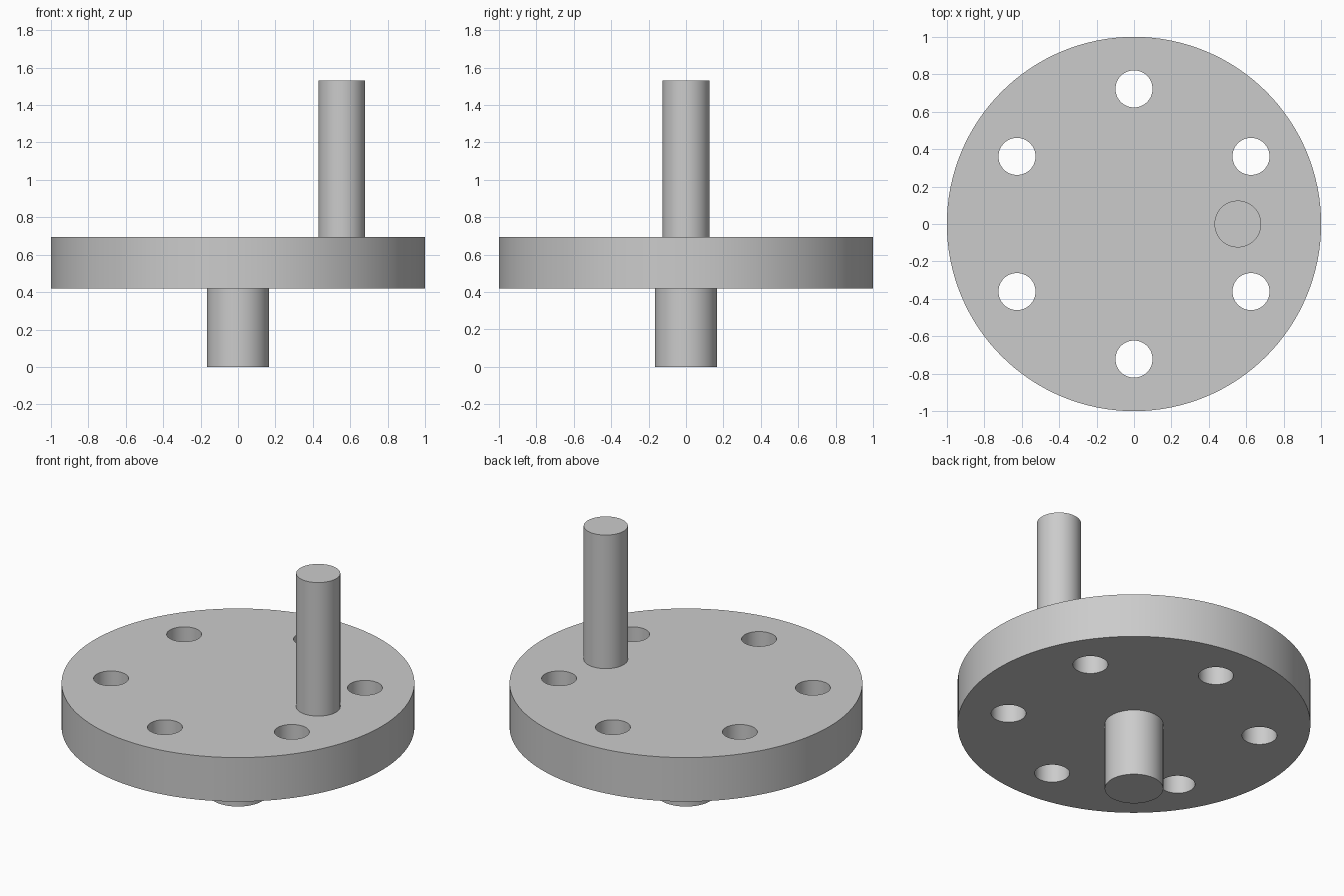
import bpy
from math import cos, sin, pi, radians

if "Cube" in bpy.data.objects:
    bpy.data.objects.remove(bpy.data.objects["Cube"])

DISC_BOTTOM, DISC_TOP = 0.42, 0.695
EMBED = 0.03  # how far shaft and pin sink into the disc


def cylinder(name, radius, z0, z1, x=0, y=0, sides=96):
    bpy.ops.mesh.primitive_cylinder_add(
        vertices=sides, radius=radius, depth=z1 - z0, location=(x, y, (z0 + z1) / 2))
    obj = bpy.context.object
    obj.name = name
    return obj


def smooth(obj):
    bpy.ops.object.select_all(action='DESELECT')
    obj.select_set(True)
    bpy.context.view_layer.objects.active = obj
    bpy.ops.object.shade_smooth_by_angle(angle=radians(30))


# Crank disc
disc = cylinder("crank_disc", 1.0, DISC_BOTTOM, DISC_TOP, sides=128)

# Ring of six through holes
for i in range(6):
    a = pi / 6 + i * pi / 3
    cutter = cylinder("hole_cutter", 0.099, DISC_BOTTOM - 0.1, DISC_TOP + 0.1,
                      0.722 * cos(a), 0.722 * sin(a), sides=64)
    cutter.hide_render = True
    mod = disc.modifiers.new("hole", 'BOOLEAN')
    mod.operation = 'DIFFERENCE'
    mod.solver = 'EXACT'
    mod.object = cutter
    bpy.context.view_layer.objects.active = disc
    bpy.ops.object.modifier_apply(modifier=mod.name)
    bpy.data.objects.remove(cutter)

# Central shaft below, offset crank pin above
shaft = cylinder("shaft", 0.166, 0, DISC_BOTTOM + EMBED)
pin = cylinder("crank_pin", 0.125, DISC_TOP - EMBED, 1.53, x=0.555)

for part in (disc, shaft, pin):
    smooth(part)
